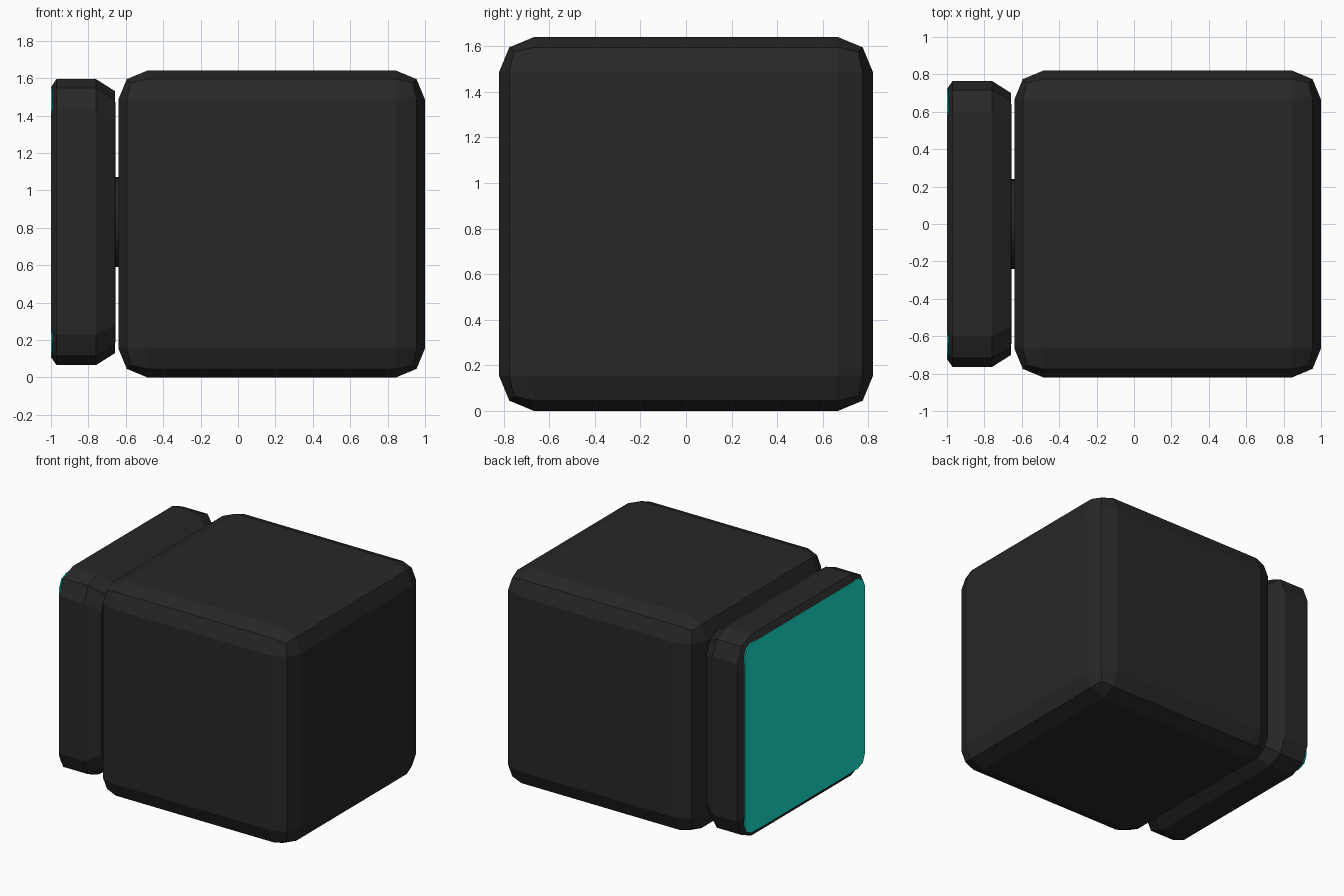
import bpy, bmesh, math
from mathutils import Matrix, Vector

if "Cube" in bpy.data.objects:
    bpy.data.objects.remove(bpy.data.objects["Cube"])


def material(name, rgb):
    m = bpy.data.materials.new(name)
    m.diffuse_color = (*rgb, 1)
    m.use_nodes = True
    m.node_tree.nodes["Principled BSDF"].inputs["Base Color"].default_value = m.diffuse_color
    return m


CHARCOAL = material("charcoal", (0.0203, 0.0203, 0.0203))
TEAL = material("teal screen", (0.0086, 0.78, 0.645))


def finish(name, bm, mat):
    bmesh.ops.recalc_face_normals(bm, faces=bm.faces)
    mesh = bpy.data.meshes.new(name)
    bm.to_mesh(mesh)
    bm.free()
    mesh.materials.append(mat)
    ob = bpy.data.objects.new(name, mesh)
    bpy.context.collection.objects.link(ob)
    return ob


def rounded_square(half, radius, steps=2):
    pts = []
    for q in range(4):
        turn = q * math.pi / 2 + math.pi / 4
        cx = (half - radius) * math.sqrt(2) * math.cos(turn)
        cy = (half - radius) * math.sqrt(2) * math.sin(turn)
        for i in range(steps + 1):
            a = q * math.pi / 2 + i * math.pi / 2 / steps
            pts.append((cx + radius * math.cos(a), cy + radius * math.sin(a)))
    return pts


def loft_x(name, section, stations, mat):
    """Solid along x: the section scaled at each (x, scale) station."""
    bm = bmesh.new()
    rings = [[bm.verts.new(Vector((x, y * s, 0.83 + z * s))) for y, z in section]
             for x, s in stations]
    n = len(section)
    for r0, r1 in zip(rings, rings[1:]):
        for i in range(n):
            bm.faces.new((r0[i], r0[(i + 1) % n], r1[(i + 1) % n], r1[i]))
    bm.faces.new(rings[0])
    bm.faces.new(rings[-1])
    return finish(name, bm, mat)


# Main body: cube with two-step rounded edges
bm = bmesh.new()
bmesh.ops.create_cube(bm, size=1.64, matrix=Matrix.Translation((0.18, 0, 0.82)))
bmesh.ops.bevel(bm, geom=bm.edges[:], offset=0.155, segments=2, profile=0.5,
                affect='EDGES')
finish("body", bm, CHARCOAL)

# Head: rounded square slab with chamfered front and back
loft_x("head", rounded_square(0.765, 0.165),
       ((-0.999, 0.945), (-0.97, 1), (-0.76, 1), (-0.657, 0.915), (-0.654, 0.6)),
       CHARCOAL)

# Screen: thin plate set into the head, corners slightly proud
loft_x("screen", rounded_square(0.721, 0.08), ((-1.0, 1), (-0.991, 1)), TEAL)

# Connector: short round neck between head and body
bm = bmesh.new()
bmesh.ops.create_cone(bm, cap_ends=True, segments=32, radius1=0.24, radius2=0.24,
                      depth=0.06,
                      matrix=Matrix.Translation((-0.645, 0, 0.83))
                      @ Matrix.Rotation(math.pi / 2, 4, 'Y'))
finish("neck", bm, CHARCOAL)
